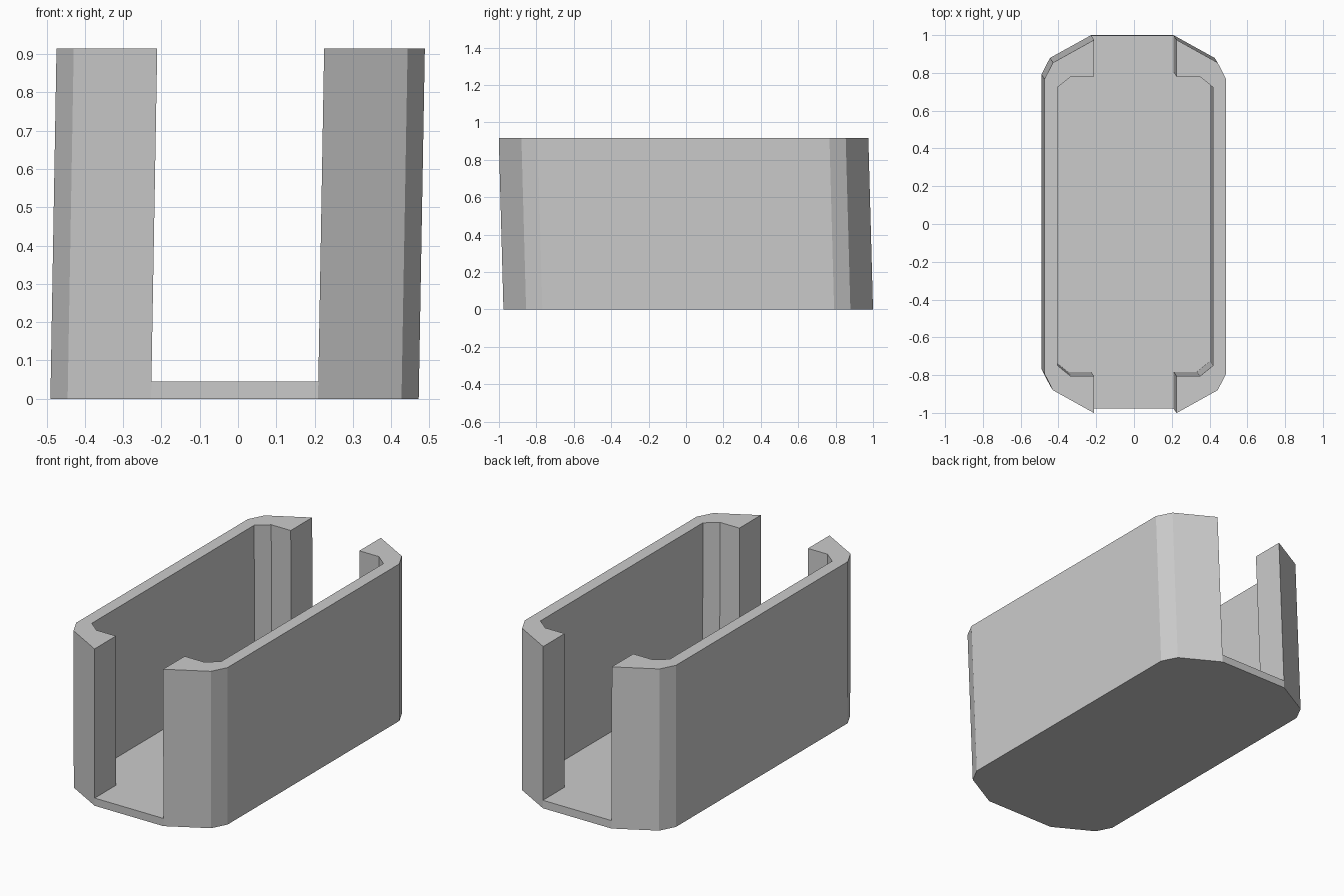
import bpy, bmesh

if "Cube" in bpy.data.objects:
    bpy.data.objects.remove(bpy.data.objects["Cube"])

HEIGHT, FLOOR = 0.915, 0.045


def lean(x, y, z):
    # The whole tray leans slightly towards +x and -y as it rises
    t = z / HEIGHT
    return (x - 0.009 + 0.016 * t, y + 0.012 - 0.025 * t, z)


def prism(name, profile, z0, z1):
    bm = bmesh.new()
    low = [bm.verts.new(lean(x, y, z0)) for x, y in profile]
    high = [bm.verts.new(lean(x, y, z1)) for x, y in profile]
    bm.faces.new(low[::-1])
    bm.faces.new(high)
    n = len(profile)
    for i in range(n):
        j = (i + 1) % n
        bm.faces.new((low[i], low[j], high[j], high[i]))
    bmesh.ops.recalc_face_normals(bm, faces=bm.faces)
    mesh = bpy.data.meshes.new(name)
    bm.to_mesh(mesh)
    bm.free()
    obj = bpy.data.objects.new(name, mesh)
    bpy.context.collection.objects.link(obj)
    return obj


def mirror_y(points):
    return points + [(x, -y) for x, y in reversed(points)]


def mirror_x(points):
    return [(-x, y) for x, y in points]


# Outer and inner lines of one quarter of the tray
outer_quarter = [(0.218, -0.988), (0.436, -0.867), (0.481, -0.78)]
inner_quarter = [(0.218, -0.793), (0.342, -0.793), (0.411, -0.737)]

outer = mirror_y(outer_quarter)
inner = mirror_y(inner_quarter)
wall = outer + inner[::-1]

# Floor plate with chamfered ends
prism("floor_plate", outer + mirror_x(outer)[::-1], 0, FLOOR)

# Two C-shaped side walls, leaving a slot at each end
prism("right_wall", wall, FLOOR, HEIGHT)
prism("left_wall", mirror_x(wall), FLOOR, HEIGHT)
